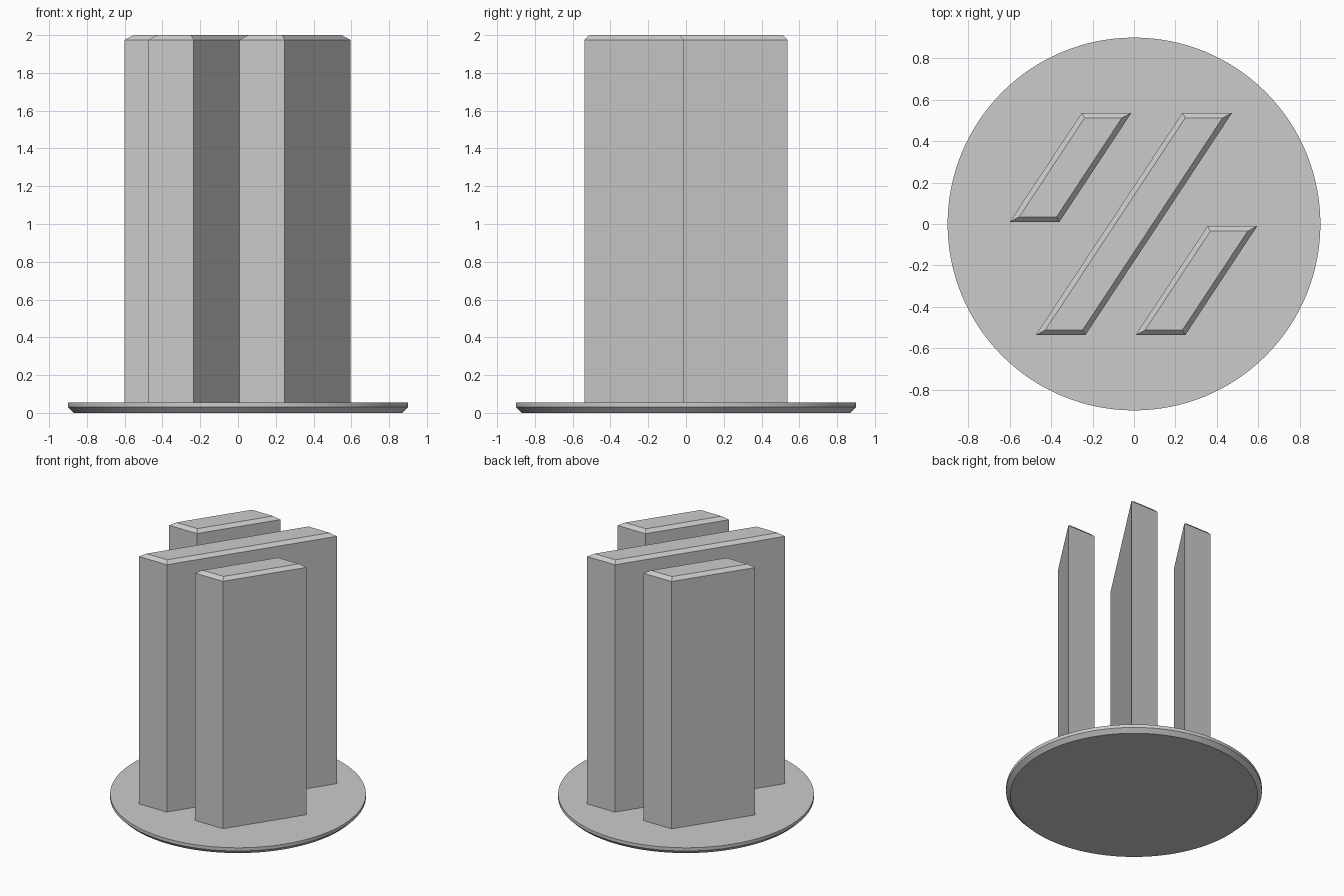
import bpy
import bmesh
from mathutils import Vector

cube = bpy.data.objects.get("Cube")
if cube:
    bpy.data.objects.remove(cube, do_unlink=True)

GREY = (0.6, 0.6, 0.6, 1.0)
grey = bpy.data.materials.new("light_grey")
grey.use_nodes = True
grey.diffuse_color = GREY
grey.node_tree.nodes["Principled BSDF"].inputs["Base Color"].default_value = GREY

BASE_TOP = 0.055
TOP = 2.0
CHAMFER = 0.025
BAR_WIDTH = 0.24
LEAN = 0.66  # sideways shift per unit of depth


def add_object(name, bm):
    bmesh.ops.recalc_face_normals(bm, faces=bm.faces)
    mesh = bpy.data.meshes.new(name)
    bm.to_mesh(mesh)
    bm.free()
    mesh.materials.append(grey)
    obj = bpy.data.objects.new(name, mesh)
    bpy.context.collection.objects.link(obj)
    return obj


def slanted_bar(name, x, y_front, y_back):
    """Upright parallelogram bar with a chamfered top; x is its front left corner."""
    shift = LEAN * (y_back - y_front)
    outline = [(x, y_front), (x + BAR_WIDTH, y_front),
               (x + BAR_WIDTH + shift, y_back), (x + shift, y_back)]
    bm = bmesh.new()
    bottom = bm.faces.new([bm.verts.new((px, py, BASE_TOP - 0.005)) for px, py in outline])
    bottom.normal_update()
    # Raise the walls, then inset the cap and lift it to form the chamfer
    walls = bmesh.ops.extrude_face_region(bm, geom=[bottom], use_keep_orig=True)["geom"]
    cap = next(g for g in walls if isinstance(g, bmesh.types.BMFace))
    for v in cap.verts:
        v.co.z = TOP - CHAMFER
    bmesh.ops.recalc_face_normals(bm, faces=bm.faces)
    bmesh.ops.inset_region(bm, faces=[cap], thickness=CHAMFER, use_even_offset=True)
    bmesh.ops.translate(bm, verts=cap.verts, vec=Vector((0, 0, CHAMFER)))
    return add_object(name, bm)


# Round base plate with a chamfered lower rim
bm = bmesh.new()
rings = []
for radius, z in ((0.87, 0), (0.9, 0.03), (0.9, BASE_TOP)):
    rings.append(bmesh.ops.create_circle(bm, segments=128, radius=radius)["verts"])
    for v in rings[-1]:
        v.co.z = z
for low, high in zip(rings, rings[1:]):
    for i in range(len(low)):
        bm.faces.new((low[i - 1], low[i], high[i], high[i - 1]))
bm.faces.new(rings[0])
bm.faces.new(rings[-1])
plate = add_object("base_plate", bm)
bpy.ops.object.select_all(action='DESELECT')
plate.select_set(True)
bpy.context.view_layer.objects.active = plate
bpy.ops.object.shade_smooth_by_angle(angle=0.4)

# Three slanted bars
slanted_bar("middle_bar", -0.475, -0.537, 0.537)
slanted_bar("right_bar", -0.6, 0.01, 0.537)
slanted_bar("left_bar", 0.007, -0.537, -0.01)
